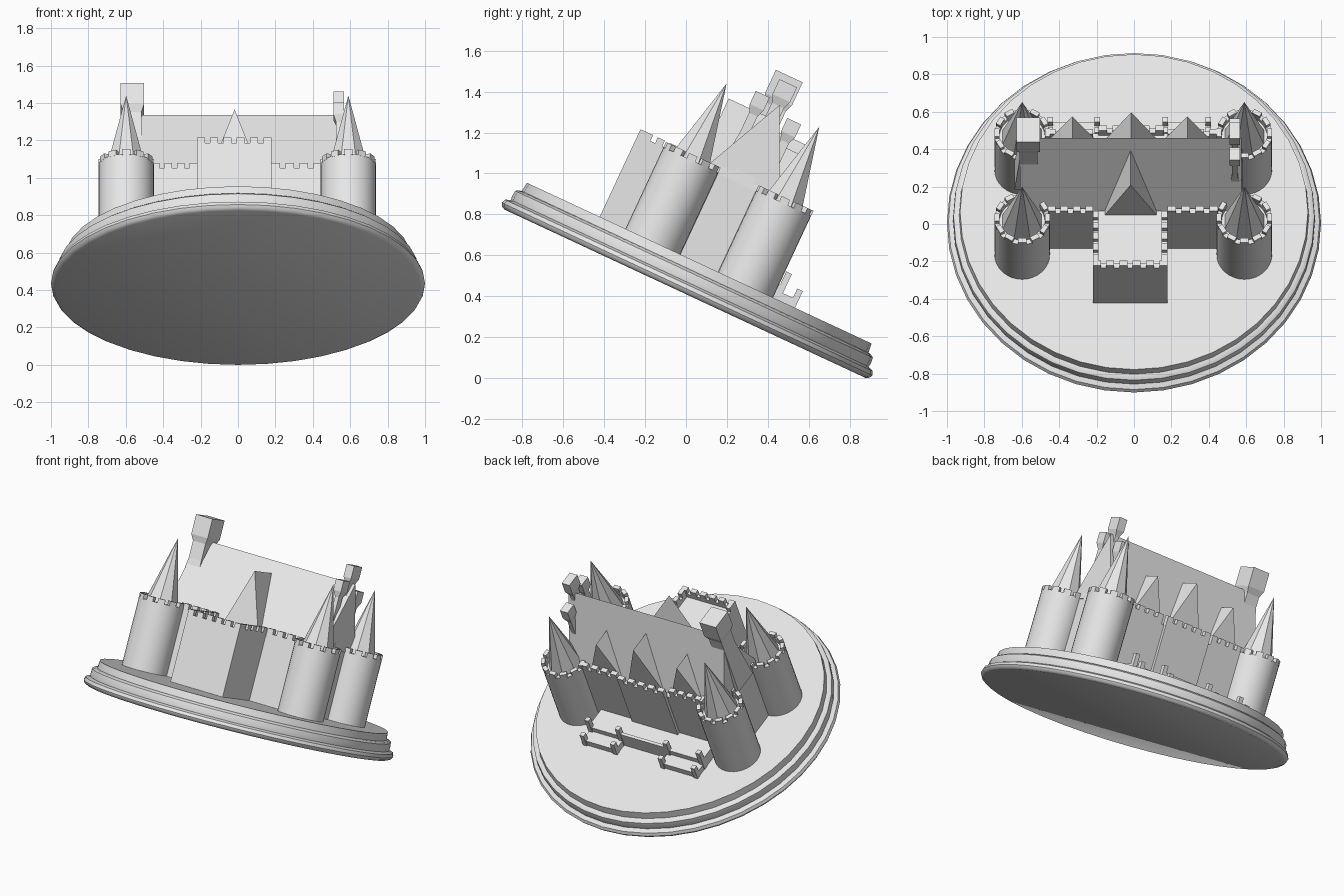
import bpy, bmesh, math
from mathutils import Matrix, Vector

cube = bpy.data.objects.get("Cube")
if cube:
    bpy.data.objects.remove(cube, do_unlink=True)

stone = bpy.data.materials.new("pale_stone")
stone.use_nodes = True
GREY = (0.8, 0.8, 0.8, 1)
stone.diffuse_color = GREY
stone.node_tree.nodes["Principled BSDF"].inputs["Base Color"].default_value = GREY

# The whole castle leans backwards on its round plinth
TILT = Matrix.Translation((0, -0.005, 0.412)) @ Matrix.Rotation(math.radians(-25), 4, 'X')
GROUND, DECK, PARAPET, MERLON = 0.16, 0.575, 0.605, 0.637


def finish(name, bm, smooth=False):
    bmesh.ops.recalc_face_normals(bm, faces=bm.faces)
    bm.transform(TILT)
    mesh = bpy.data.meshes.new(name)
    bm.to_mesh(mesh)
    bm.free()
    mesh.materials.append(stone)
    ob = bpy.data.objects.new(name, mesh)
    bpy.context.collection.objects.link(ob)
    if smooth:
        bpy.ops.object.select_all(action='DESELECT')
        ob.select_set(True)
        bpy.context.view_layer.objects.active = ob
        bpy.ops.object.shade_smooth_by_angle(angle=math.radians(35))
    return ob


def add_box(bm, x, y, z, turn=0.0, pivot=(0, 0)):
    """Box from (min, max) ranges, optionally turned about a vertical pivot."""
    size = Matrix.Diagonal((x[1] - x[0], y[1] - y[0], z[1] - z[0], 1))
    mid = Matrix.Translation((sum(x) / 2, sum(y) / 2, sum(z) / 2))
    spin = Matrix.Translation((*pivot, 0)) @ Matrix.Rotation(turn, 4, 'Z')
    bmesh.ops.create_cube(bm, size=1, matrix=spin @ mid @ size)


def box(name, x, y, z):
    bm = bmesh.new()
    add_box(bm, x, y, z)
    finish(name, bm)


def prism(name, points, offset):
    """Flat outline pushed along an offset."""
    bm = bmesh.new()
    face = bm.faces.new([bm.verts.new(p) for p in points])
    out = bmesh.ops.extrude_face_region(bm, geom=[face])
    bmesh.ops.translate(bm, vec=Vector(offset),
                        verts=[v for v in out["geom"] if isinstance(v, bmesh.types.BMVert)])
    finish(name, bm)


def lathe(name, profile, centre, steps):
    bm = bmesh.new()
    verts = [bm.verts.new((r, 0, z)) for r, z in profile]
    edges = [bm.edges.new(pair) for pair in zip(verts, verts[1:])]
    bmesh.ops.spin(bm, geom=verts + edges, cent=(0, 0, 0), axis=(0, 0, 1),
                   angle=math.tau, steps=steps)
    bmesh.ops.remove_doubles(bm, verts=bm.verts, dist=0.0005)
    bmesh.ops.translate(bm, verts=bm.verts, vec=(*centre, 0))
    finish(name, bm, smooth=True)


def battlement(name, start, end, count, thick=0.03):
    """Straight parapet with evenly spaced merlons, centred on a line."""
    bm = bmesh.new()
    (ax, ay), (bx, by) = start, end
    length, turn = math.hypot(bx - ax, by - ay), math.atan2(by - ay, bx - ax)
    side = (-thick / 2, thick / 2)
    add_box(bm, (0, length), side, (DECK - 0.05, PARAPET), turn, start)
    pitch = length / (count - 0.4)
    for i in range(count):
        add_box(bm, (i * pitch, (i + 0.6) * pitch), side, (PARAPET, MERLON), turn, start)
    finish(name, bm)


# Stepped round plinth
lathe("plinth", [(0, 0), (0.975, 0), (0.992, 0.01), (1, 0.025), (0.992, 0.045),
                 (0.965, 0.056), (0.968, 0.075), (0.965, 0.105), (0.95, 0.115),
                 (0.935, 0.118), (0.93, 0.165), (0, 0.165)], (0, 0), 40)

# Corner towers with crowns and spires
for tx, side in ((-0.598, "right"), (0.59, "left")):
    for ty, end in ((-0.25, "front"), (0.25, "back")):
        tag = f"{end}_{side}_tower"
        R, inner = 0.148, 0.122
        lathe(tag, [(0, GROUND), (R, GROUND), (R, PARAPET), (inner, PARAPET),
                    (inner, DECK), (0, DECK)], (tx, ty), 32)
        bm = bmesh.new()
        for i in range(12):
            add_box(bm, (inner, R), (-0.023, 0.023), (PARAPET - 0.005, MERLON - 0.004),
                    math.tau * i / 12, (tx, ty))
        finish(tag + "_merlons", bm)
        bm = bmesh.new()
        base, tip = DECK - 0.01, 1.018
        bmesh.ops.create_cone(bm, cap_ends=True, segments=8, radius1=0.115, radius2=0,
                              depth=tip - base,
                              matrix=Matrix.Translation((tx, ty, (base + tip) / 2))
                              @ Matrix.Rotation(math.pi / 8, 4, 'Z'))
        finish(tag + "_spire", bm)

# Great hall with steep roof
X0, X1, FRONT, BACK, RIDGE = -0.61, 0.575, -0.215, 0.27, 1.033
prism("hall", [(X0, FRONT, GROUND), (X0, BACK, GROUND), (X0, BACK, DECK),
               (X0, BACK - 0.03, DECK), (X0, 0.03, RIDGE), (X0, FRONT + 0.03, DECK),
               (X0, FRONT, DECK)], (X1 - X0, 0, 0))
for name, a, b in (("right", -0.46, -0.22), ("left", 0.18, 0.45)):
    battlement(f"front_{name}_battlement", (a, FRONT + 0.015), (b, FRONT + 0.015), 4)
    battlement(f"back_{name}_battlement", (a, BACK - 0.015), (b, BACK - 0.015), 4)

# Rear centre bay, slightly proud of the wall
box("rear_bay", (-0.19, 0.16), (0.2, BACK + 0.02), (GROUND, DECK))
battlement("rear_bay_battlement", (-0.19, BACK + 0.005), (0.16, BACK + 0.005), 5)

# Gatehouse block in front
KX0, KX1, KY = -0.22, 0.178, -0.537
box("gatehouse", (KX0, KX1), (KY, FRONT + 0.02), (GROUND, DECK))
battlement("gatehouse_front_battlement", (KX0, KY + 0.015), (KX1, KY + 0.015), 6)
for name, x in (("right", KX0 + 0.015), ("left", KX1 - 0.015)):
    battlement(f"gatehouse_{name}_battlement", (x, KY + 0.03), (x, FRONT), 5)

# Gabled dormers growing out of the roof
for name, x, half, y, top in (("front", -0.018, 0.138, -0.21, 0.955),
                              ("back_centre", -0.015, 0.135, 0.24, 0.91),
                              ("back_right", -0.33, 0.12, 0.24, 0.855),
                              ("back_left", 0.285, 0.12, 0.24, 0.855)):
    prism(name + "_dormer", [(x - half, y, DECK), (x + half, y, DECK), (x, y, top)],
          (0, 0.03 - y, 0))


def chimney(name, x, y, top, head, base):
    """Tapered stack carrying a wider block head."""
    box(name + "_head", x, y, (top - head, top))
    bm = bmesh.new()
    rings = []
    for z, inset in ((base, -0.012), (top - head - 0.15, 0.015),
                     (top - head - 0.04, 0.015), (top - head, 0)):
        xs, ys = (x[0] + inset, x[1] - inset), (y[0] + inset, y[1] - inset)
        rings.append([bm.verts.new((xs[i], ys[j], z)) for i, j in ((0, 0), (1, 0), (1, 1), (0, 1))])
    for low, high in zip(rings, rings[1:]):
        for k in range(4):
            n = (k + 1) % 4
            bm.faces.new((low[k], low[n], high[n], high[k]))
    bm.faces.new(rings[0])
    finish(name + "_stack", bm)


# Chimneys at both gable ends
chimney("right_chimney", (-0.627, -0.502), (-0.06, 0.085), 1.18, 0.125, 0.6)
chimney("left_chimney_middle", (0.51, 0.568), (-0.025, 0.07), 1.146, 0.08, 0.6)
chimney("left_chimney_front", (0.51, 0.568), (-0.105, -0.03), 1.045, 0.07, 0.6)
chimney("left_chimney_back", (0.51, 0.568), (0.09, 0.165), 0.99, 0.07, 0.6)

# Low rear terrace with two projecting platforms and corner posts
box("terrace", (-0.46, 0.41), (0.25, 0.425), (GROUND, 0.24))
for name, a, b in (("right", -0.46, -0.185), ("left", 0.155, 0.41)):
    box(f"{name}_terrace_platform", (a, b), (0.4, 0.51), (GROUND, 0.205))
    bm = bmesh.new()
    for x in (a + 0.012, b - 0.012):
        for y, top in ((0.502, 0.255), (0.418, 0.308)):
            add_box(bm, (x - 0.015, x + 0.015), (y - 0.015, y + 0.015), (GROUND, top))
    finish(f"{name}_terrace_posts", bm)
box("terrace_rail", (-0.185, 0.155), (0.41, 0.43), (GROUND, 0.265))
